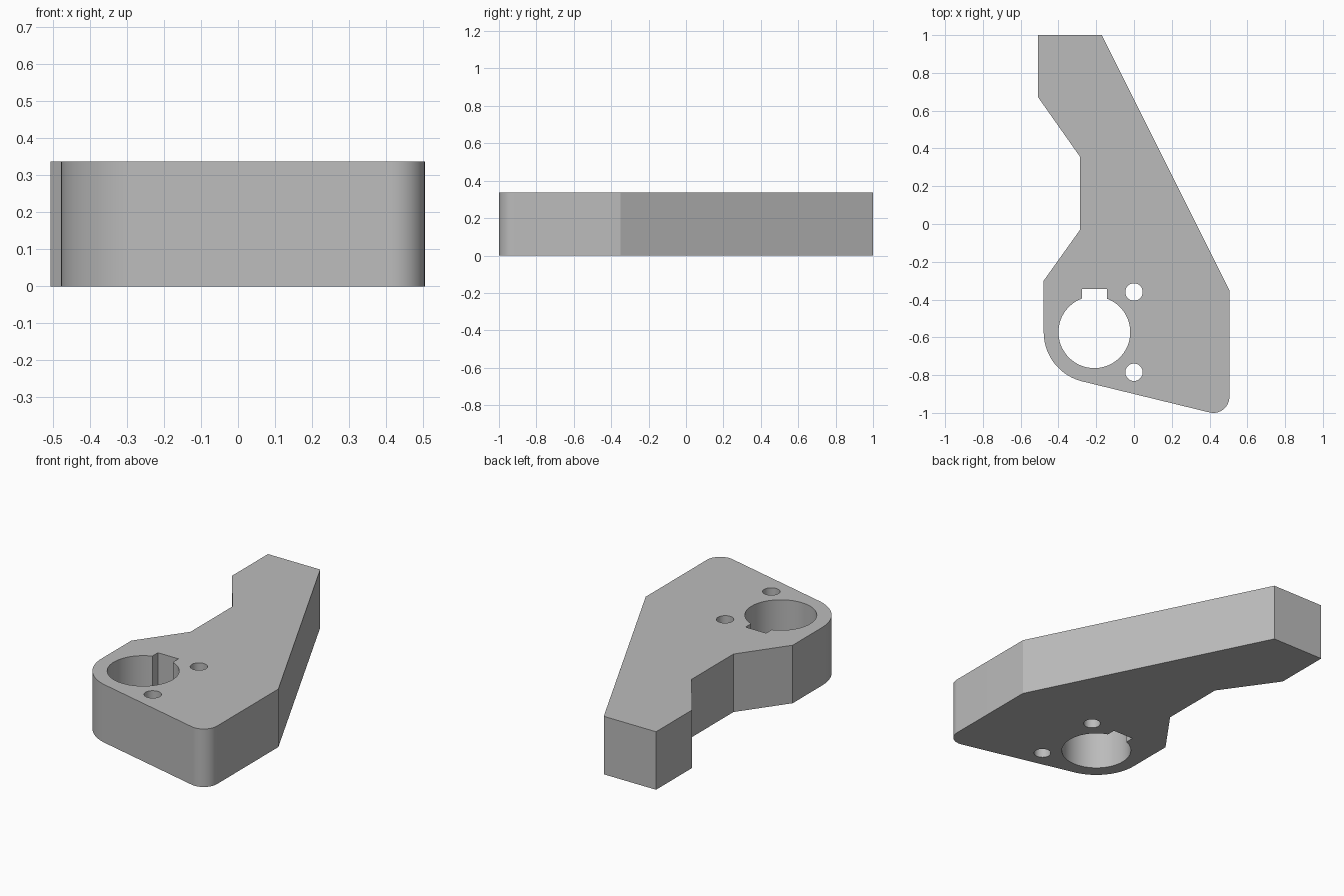
import bpy, bmesh
from math import radians, cos, sin, asin, degrees, atan2

cube = bpy.data.objects.get("Cube")
if cube:
    bpy.data.objects.remove(cube, do_unlink=True)

HEIGHT = 0.338


def arc(x, y, r, start, end, steps):
    """Points on a circular arc, angles in degrees, both ends included."""
    angles = [radians(start + (end - start) * i / steps) for i in range(steps + 1)]
    return [(x + r * cos(a), y + r * sin(a)) for a in angles]


# Outer lever profile, with a broad round around the bore and a small corner round
slope = degrees(atan2(-0.163, 0.67))
profile = [(-0.507, 1), (-0.507, 0.67), (-0.285, 0.355), (-0.285, -0.03), (-0.478, -0.30)]
profile += arc(-0.21, -0.573, 0.268, 180, 270 + slope, 24)
profile += arc(0.42, -0.915, 0.085, 270 + slope, 360, 20)
profile += [(0.505, -0.35), (-0.17, 1)]

# Main bore with its square keyway
BORE_X, BORE_Y, BORE_R, KEY = -0.21, -0.573, 0.19, 0.066
half = degrees(asin(KEY / BORE_R))
bore = arc(BORE_X, BORE_Y, BORE_R, 90 + half, 450 - half, 64)
bore += [(BORE_X + KEY, -0.343), (BORE_X - KEY, -0.343)]

# Two small pin holes
pins = [arc(0, y, 0.046, 0, 360, 32)[:-1] for y in (-0.36, -0.785)]

# Fill the profile around the holes, then extrude it to full thickness
bm = bmesh.new()
edges = []
for loop in [profile, bore] + pins:
    verts = [bm.verts.new((x, y, 0)) for x, y in loop]
    edges += [bm.edges.new((v, verts[i - 1])) for i, v in enumerate(verts)]
bmesh.ops.triangle_fill(bm, edges=edges, use_beauty=True, normal=(0, 0, 1))
top = bmesh.ops.extrude_face_region(bm, geom=bm.faces[:], use_keep_orig=True)
bmesh.ops.translate(bm, vec=(0, 0, HEIGHT),
                    verts=[g for g in top["geom"] if isinstance(g, bmesh.types.BMVert)])
bmesh.ops.recalc_face_normals(bm, faces=bm.faces[:])
mesh = bpy.data.meshes.new("lever_plate")
bm.to_mesh(mesh)
bm.free()

lever = bpy.data.objects.new("lever_plate", mesh)
bpy.context.collection.objects.link(lever)

# Plain grey metal
grey = bpy.data.materials.new("grey")
grey.use_nodes = True
grey.diffuse_color = (0.5, 0.5, 0.5, 1)
grey.node_tree.nodes["Principled BSDF"].inputs["Base Color"].default_value = (0.5, 0.5, 0.5, 1)
mesh.materials.append(grey)

# Smooth rounds, crisp edges
bpy.ops.object.select_all(action="DESELECT")
lever.select_set(True)
bpy.context.view_layer.objects.active = lever
bpy.ops.object.shade_smooth_by_angle(angle=radians(25))
